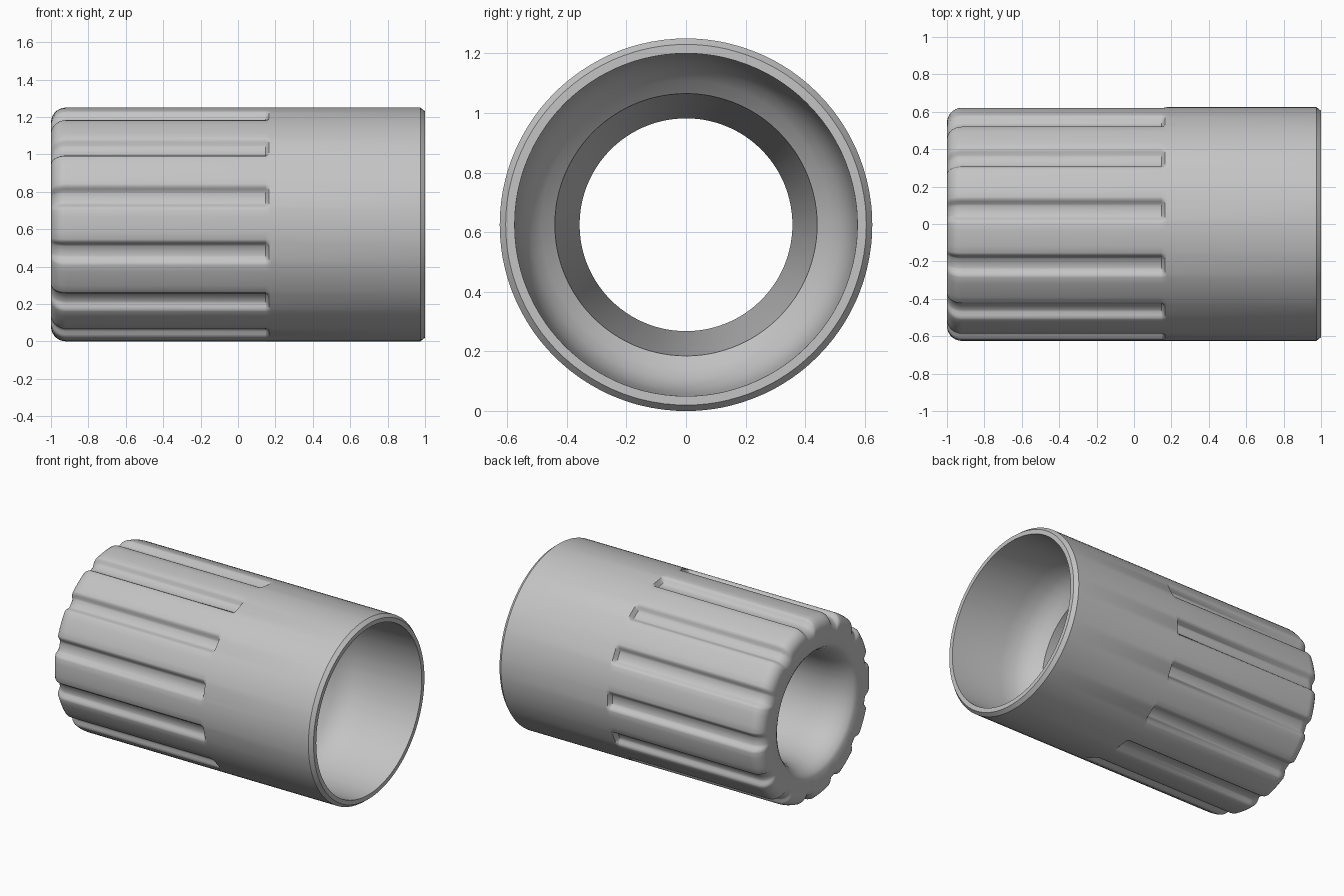
import bpy
import bmesh
from math import sin, cos, radians

cube = bpy.data.objects.get("Cube")
if cube:
    bpy.data.objects.remove(cube, do_unlink=True)

RADIUS = 0.625
GROOVES = 13
DEPTH = 0.035
FILLET = 0.08

# Plain grey plastic
grey = bpy.data.materials.new("light_grey")
grey.use_nodes = True
colour = (0.55, 0.55, 0.55, 1)
grey.diffuse_color = colour
grey.node_tree.nodes["Principled BSDF"].inputs["Base Color"].default_value = colour

# Half cross-section of one groove: degrees from its middle, share of full depth
half = [(0, 1), (2.5, 1), (3.5, 0.8), (4.5, 0.4), (5.5, 0.1), (6.5, 0), (10, 0)]
pitch = 360 / GROOVES
section = [(-a, d) for a, d in reversed(half[1:])] + half + [(pitch / 2, 0)]
spokes = [(radians(180 + k * pitch + a), d) for k in range(GROOVES) for a, d in section]

# Closed wall profile: x, radius, groove strength
profile = [(1, 0.575, 0), (1, 0.605, 0), (0.975, RADIUS, 0), (0.175, RADIUS, 0),
           (0.165, RADIUS, 0.1), (0.15, RADIUS, 0.9), (0.148, RADIUS, 1)]
for i in range(8):
    t = radians(90 * i / 7)
    profile.append((-1 + FILLET * (1 - sin(t)), RADIUS - FILLET * (1 - cos(t)), 1))
profile += [(x, r, 0) for x, r in (
    # funnel and throat of the small opening
    (-1, 0.44), (-0.985, 0.415), (-0.95, 0.39), (-0.9, 0.37), (-0.85, 0.36),
    (-0.8, 0.357), (-0.72, 0.357),
    # tapered bore, shoulder and wide socket
    (0.38, 0.44), (0.42, 0.485), (0.46, 0.52), (0.52, 0.548), (0.62, 0.565))]
# the fillet runs from the end face, so put it in order along the wall
profile[7:15] = reversed(profile[7:15])
profile[7:15] = sorted(profile[7:15], key=lambda p: -p[1])

# Sweep the profile round the x axis, sinking the grooves
bm = bmesh.new()
rings = []
for x, r, strength in profile:
    ring = []
    for a, d in spokes:
        rr = r - DEPTH * d * strength
        ring.append(bm.verts.new((x, -rr * cos(a), RADIUS + rr * sin(a))))
    rings.append(ring)
for i, ring in enumerate(rings):
    nxt = rings[(i + 1) % len(rings)]
    for j in range(len(ring)):
        k = (j + 1) % len(ring)
        bm.faces.new((ring[j], ring[k], nxt[k], nxt[j]))
bmesh.ops.recalc_face_normals(bm, faces=bm.faces)

mesh = bpy.data.meshes.new("grooved_sleeve")
bm.to_mesh(mesh)
bm.free()
mesh.materials.append(grey)
sleeve = bpy.data.objects.new("grooved_sleeve", mesh)
bpy.context.collection.objects.link(sleeve)

# Smooth surfaces with crisp rims
bpy.ops.object.select_all(action="DESELECT")
sleeve.select_set(True)
bpy.context.view_layer.objects.active = sleeve
bpy.ops.object.shade_smooth_by_angle(angle=radians(35))
